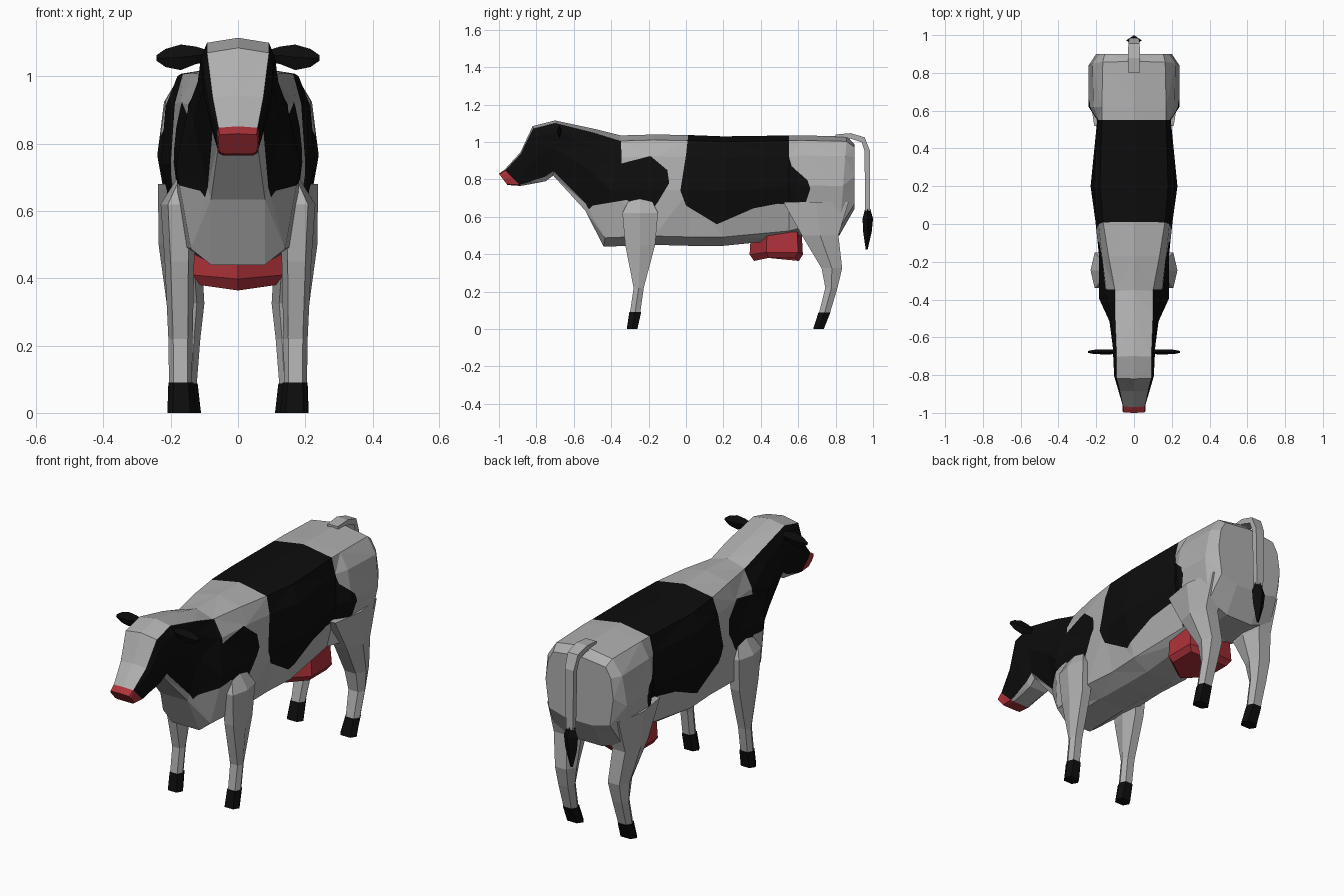
import bpy, bmesh
from mathutils import Vector

if "Cube" in bpy.data.objects:
    bpy.data.objects.remove(bpy.data.objects["Cube"])


def colour(name, rgb):
    m = bpy.data.materials.new(name)
    m.diffuse_color = (*rgb, 1)
    m.use_nodes = True
    m.node_tree.nodes["Principled BSDF"].inputs["Base Color"].default_value = m.diffuse_color
    return m


WHITE = colour("off_white", (0.43, 0.43, 0.43))
BLACK = colour("black", (0.004, 0.004, 0.004))
RED = colour("dusky_red", (0.42, 0.032, 0.042))


def loft(bm, rings):
    """Bridge equal-length rings and cap both ends; returns faces per band."""
    vs = [[bm.verts.new(p) for p in r] for r in rings]
    n = len(vs[0])
    bands = [[bm.faces.new((a[i], a[(i + 1) % n], b[(i + 1) % n], b[i]))
              for i in range(n)] for a, b in zip(vs, vs[1:])]
    caps = [bm.faces.new(vs[0]), bm.faces.new(vs[-1])]
    return bands, caps


def finish(bm, name, mats, mirror=False):
    bmesh.ops.recalc_face_normals(bm, faces=bm.faces)
    me = bpy.data.meshes.new(name)
    bm.to_mesh(me)
    bm.free()
    for m in mats:
        me.materials.append(m)
    ob = bpy.data.objects.new(name, me)
    bpy.context.collection.objects.link(ob)
    if mirror:
        ob.modifiers.new("mirror", 'MIRROR').use_mirror_merge = False
    return ob


def part(name, rings, mat, mirror=False):
    bm = bmesh.new()
    loft(bm, rings)
    return finish(bm, name, [mat], mirror)


def inside(poly, y, z):
    hit = False
    for (y0, z0), (y1, z1) in zip(poly, poly[1:] + poly[:1]):
        if (z0 > z) != (z1 > z) and y < y0 + (z - z0) * (y1 - y0) / (z1 - z0):
            hit = not hit
    return hit


# Body: y at top, y at bottom, z top, z bottom, then half widths from top to belly
SECTIONS = [
    (-1.0, -.955, .83, .77, .055, .06, .06, .055, .04),
    (-.97, -.885, .852, .765, .058, .062, .062, .058, .045),
    (-.885, -.83, .945, .775, .075, .085, .08, .062, .045),
    (-.82, -.75, 1.085, .79, .092, .105, .10, .07, .05),
    (-.70, -.71, 1.115, .82, .092, .11, .105, .075, .055),
    (-.49, -.54, 1.07, .635, .10, .12, .13, .09, .08),
    (-.35, -.44, 1.035, .44, .10, .145, .185, .14, .08),
    (-.17, -.17, 1.04, .45, .135, .17, .185, .17, .08),
    (.02, .02, 1.037, .445, .165, .19, .205, .16, .08),
    (.2, .2, 1.03, .445, .18, .215, .23, .17, .08),
    (.55, .55, 1.035, .48, .17, .19, .195, .14, .08),
    (.62, .62, 1.035, .50, .17, .215, .24, .20, .08),
    (.86, .82, 1.03, .50, .165, .22, .24, .20, .08),
    (.90, .90, .99, .64, .155, .185, .20, .18, .08),
]
DROP = (.05, .2, .5, .92, 1.0)


def body_ring(s):
    yt, yb, zt, zb, *xs = s
    half = [(x, yt + (yb - yt) * f, zt + (zb - zt) * f) for x, f in zip(xs, DROP)]
    left = [(-x, y, z) for x, y, z in reversed(half)]
    return [(0, yt, zt)] + half + [(0, yb, zb)] + left


# Coat patches as side outlines (y, z)
FLANK = [(.03, 1.2), (.55, 1.2), (.55, .92), (.565, .87), (.65, .795), (.665, .75),
         (.635, .66), (.49, .67), (.36, .645), (.165, .56), (0, .66), (-.03, .74), (0, .93)]
SHOULDER = [(-.35, 1.2), (-.345, .885), (-.19, .925), (-.10, .85), (-.09, .78),
            (-.15, .68), (-.18, .64), (-.32, .69), (-.5, .66), (-.56, .60),
            (-1.1, .60), (-1.1, 1.2)]

bm = bmesh.new()
bands, caps = loft(bm, [body_ring(s) for s in SECTIONS])
# Slot 3 marks the pale blaze and underside that the shoulder patch leaves alone
for b in bands:
    for i in (0, 4, 5, 6, 7, 11):
        b[i].material_index = 3
for f in bands[0] + [caps[0]]:
    f.material_index = 2
bmesh.ops.triangulate(bm, faces=bm.faces[:])
for poly in (FLANK, SHOULDER):
    lo, hi = min(p[0] for p in poly) - .02, max(p[0] for p in poly) + .02
    for (y0, z0), (y1, z1) in zip(poly, poly[1:] + poly[:1]):
        near = [f for f in bm.faces
                if any(lo < v.co.y < hi for v in f.verts)]
        geom = near + list({e for f in near for e in f.edges}) \
            + list({v for f in near for v in f.verts})
        bmesh.ops.bisect_plane(bm, geom=geom, dist=1e-5, plane_co=(0, y0, z0),
                               plane_no=Vector((0, z1 - z0, y0 - y1)).normalized())
for f in bm.faces:
    c = f.calc_center_median()
    if inside(FLANK, c.y, c.z) or (f.material_index == 0 and inside(SHOULDER, c.y, c.z)):
        f.material_index = 1
    elif f.material_index == 3:
        f.material_index = 0
finish(bm, "body", [WHITE, BLACK, RED])


# Legs: z, y front, y back, x inner, x outer
def leg_ring(z, y0, y1, x0, x1):
    d, ym = (x1 - x0) * .2, (y0 + y1) / 2
    return [(x0, ym, z), (x0 + d, y0, z), (x1 - d, y0, z),
            (x1, ym, z), (x1 - d, y1, z), (x0 + d, y1, z)]


FRONT_LEG = [(.70, -.30, -.19, .14, .18), (.62, -.34, -.15, .12, .23),
             (.45, -.325, -.165, .13, .218), (.22, -.28, -.226, .135, .207),
             (.085, -.30, -.245, .137, .205)]
FRONT_HOOF = [(.09, -.303, -.24, .133, .207), (0, -.317, -.26, .125, .21)]
HIND_LEG = [(.68, .52, .87, .10, .238), (.50, .62, .815, .11, .236),
            (.325, .725, .835, .10, .212), (.22, .745, .81, .112, .206),
            (.08, .71, .768, .123, .20)]
HIND_HOOF = [(.088, .708, .772, .12, .203), (0, .68, .737, .11, .205)]
for name, rows, mat in (("front_legs", FRONT_LEG, WHITE), ("front_hooves", FRONT_HOOF, BLACK),
                        ("hind_legs", HIND_LEG, WHITE), ("hind_hooves", HIND_HOOF, BLACK)):
    part(name, [leg_ring(*r) for r in rows], mat, True)

# Ears: x, centre z, half height, half thickness
EAR = [(.08, 1.06, .015, .010), (.125, 1.063, .026, .013), (.17, 1.057, .038, .013),
       (.215, 1.055, .027, .011), (.243, 1.055, .008, .005)]
part("ears", [[(x, -.677, z - h), (x, -.677 - t, z), (x, -.677, z + h), (x, -.677 + t, z)]
              for x, z, h, t in EAR], BLACK, True)

# Tail: y and z of outer edge, y and z of inner edge, half width
TAIL = [(.80, 1.04, .80, 1.0, .03), (.88, 1.047, .88, 1.018, .032),
        (.955, 1.025, .94, .998, .03), (.985, .95, .955, .95, .026),
        (.985, .63, .957, .63, .02)]
part("tail", [[(-w, y0, z0), (w, y0, z0), (w, y1, z1), (-w, y1, z1)]
              for y0, z0, y1, z1, w in TAIL], WHITE)

# Tail tuft: z, centre y, half depth, half width
TUFT = [(.65, .971, .012, .018), (.59, .972, .028, .042),
        (.52, .970, .023, .034), (.425, .966, .005, .008)]
part("tail_tuft", [[(-w, y, z), (0, y - d, z), (w, y, z), (0, y + d, z)]
                   for z, y, d, w in TUFT], BLACK)

# Udder: footprint narrowed towards the bottom
FOOT = [(0, .34), (.135, .43), (.135, .60), (0, .625), (-.135, .60), (-.135, .43)]


def udder_ring(z, s, sag):
    return [(x * s, .49 + (y - .49) * s, z - sag * (x == 0)) for x, y in FOOT]


part("udder", [udder_ring(.52, .95, 0), udder_ring(.41, 1, .012), udder_ring(.38, .84, .016)], RED)
